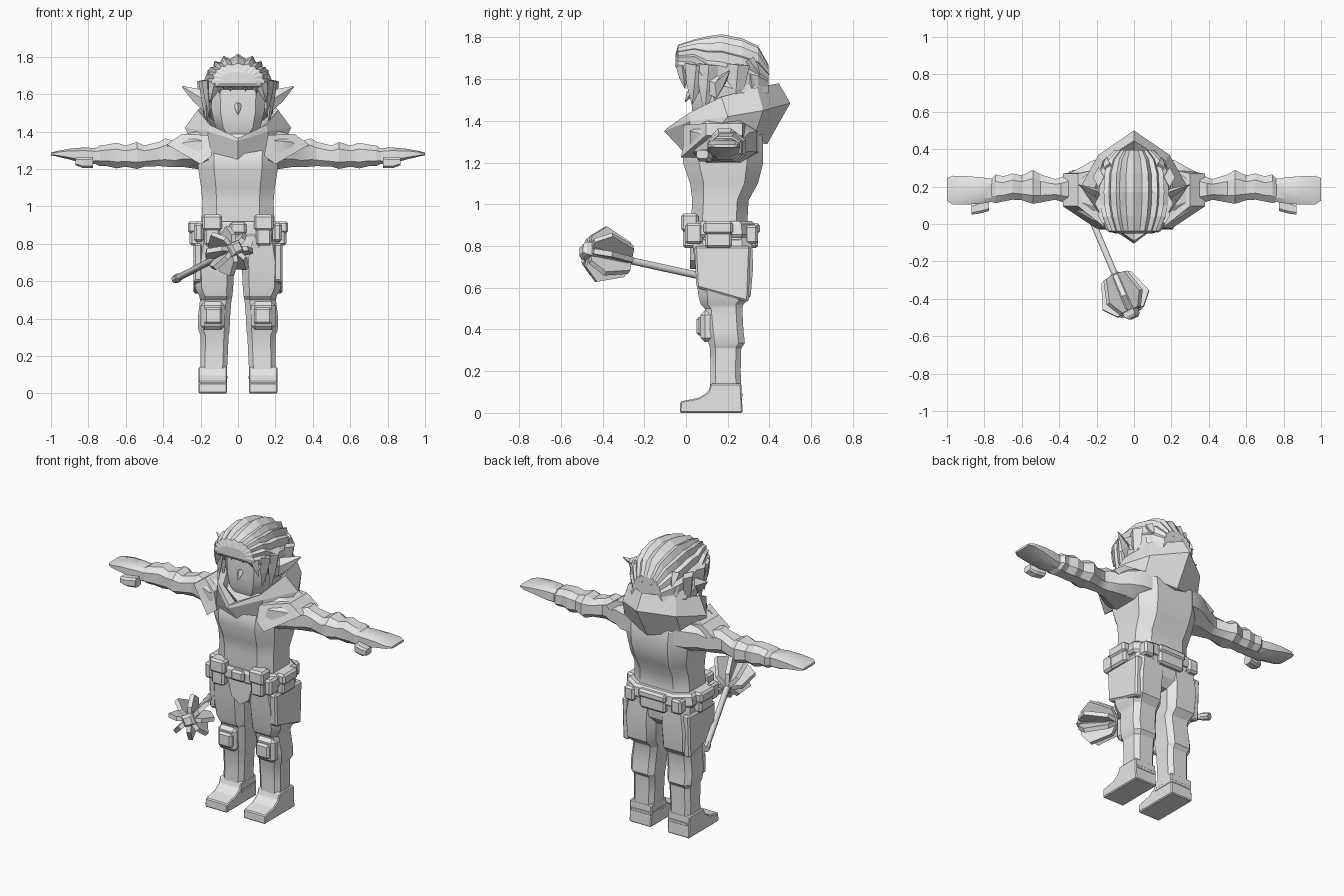
import bpy
import math
from mathutils import Vector

cube = bpy.data.objects.get("Cube")
if cube:
    bpy.data.objects.remove(cube)

grey = bpy.data.materials.new("plain grey")
grey.use_nodes = True
COLOUR = (0.8, 0.8, 0.8, 1)
grey.diffuse_color = COLOUR
grey.node_tree.nodes["Principled BSDF"].inputs["Base Color"].default_value = COLOUR


def loft(name, rings, mirror=False, smooth=None, bevel=0):
    """Closed skin through rings that all have the same number of points."""
    n = len(rings[0])
    verts = [tuple(p) for ring in rings for p in ring]
    faces = [(i * n + j, i * n + (j + 1) % n, (i + 1) * n + (j + 1) % n, (i + 1) * n + j)
             for i in range(len(rings) - 1) for j in range(n)]
    last = (len(rings) - 1) * n
    faces += [tuple(reversed(range(n))), tuple(range(last, last + n))]
    mesh = bpy.data.meshes.new(name)
    mesh.from_pydata(verts, [], faces)
    # Point the normals outward
    volume = 0
    for p in mesh.polygons:
        a = mesh.vertices[p.vertices[0]].co
        for k in range(1, len(p.vertices) - 1):
            b, c = (mesh.vertices[p.vertices[m]].co for m in (k, k + 1))
            volume += a.dot(b.cross(c))
    if volume < 0:
        mesh.flip_normals()
    mesh.materials.append(grey)
    ob = bpy.data.objects.new(name, mesh)
    bpy.context.collection.objects.link(ob)
    if smooth:
        bpy.ops.object.select_all(action='DESELECT')
        ob.select_set(True)
        bpy.context.view_layer.objects.active = ob
        bpy.ops.object.shade_smooth_by_angle(angle=math.radians(smooth))
    if bevel:
        mod = ob.modifiers.new("bevel", 'BEVEL')
        mod.width, mod.segments = bevel, 1
    if mirror:
        ob.modifiers.new("mirror", 'MIRROR').use_mirror_merge = False
    return ob


def octagon(a0, a1, b0, b1, cut=0.25):
    """Rectangle with cut corners."""
    da, db = (a1 - a0) * cut, (b1 - b0) * cut
    return [(a0 + da, b0), (a1 - da, b0), (a1, b0 + db), (a1, b1 - db),
            (a1 - da, b1), (a0 + da, b1), (a0, b1 - db), (a0, b0 + db)]


def stack_z(sections, cut=0.25):
    return [[(x, y, z) for x, y in octagon(*s, cut)] for z, *s in sections]


def stack_x(sections, cut=0.25):
    return [[(x, y, z) for y, z in octagon(*s, cut)] for x, *s in sections]


def box(name, x0, x1, y0, y1, z0, z1, mirror=False, bevel=0.012):
    return loft(name, [[(x0, y0, z), (x1, y0, z), (x1, y1, z), (x0, y1, z)] for z in (z0, z1)],
                mirror, bevel=bevel)


def spike(name, base, tip, width, depth, mirror=False):
    """Four-sided tapering lock or ear."""
    base, tip = Vector(base), Vector(tip)
    d = (tip - base).normalized()
    u = d.cross(Vector((0, 1, 0))).normalized()
    v = d.cross(u)
    ring = [u * width, v * depth, -u * width, -v * depth]
    return loft(name, [[base + p for p in ring], [base.lerp(tip, .5) + p * .7 for p in ring],
                       [tip + p * .06 for p in ring]], mirror)


# Torso
loft("torso", stack_z([(.82, -.2, .2, .04, .31), (.93, -.195, .195, .025, .295),
                       (1.02, -.19, .19, .03, .3), (1.1, -.197, .197, .02, .345),
                       (1.2, -.213, .213, -.015, .37), (1.26, -.215, .215, -.01, .37),
                       (1.33, -.22, .22, .01, .365), (1.42, -.14, .14, .07, .33)], .2), smooth=30)
loft("hips", stack_z([(.68, -.06, .06, .09, .27), (.73, -.15, .15, .045, .31),
                      (.83, -.215, .215, .025, .32), (.9, -.205, .205, .02, .31)], .2))

# Legs and boots
loft("leg", stack_z([(.1, .06, .2, .115, .266), (.2, .055, .2, .118, .262),
                     (.31, .05, .2, .115, .265), (.335, .045, .212, .108, .282),
                     (.4, .043, .215, .1, .275), (.5, .035, .203, .09, .27),
                     (.52, .03, .207, .07, .275), (.56, .026, .228, .06, .31),
                     (.7, .02, .236, .043, .322), (.84, .015, .212, .03, .315)], .17),
     mirror=True, smooth=25)
sole = [(-.03, 0), (.272, 0), (.268, .07), (.265, .14), (.12, .14), (.105, .1), (.06, .072), (-.027, .055)]
loft("boot", [[(x, y, z) for y, z in sole] for x in (.058, .212)], True, bevel=.006)
box("boot_cuff", .056, .205, .112, .27, .07, .1, True, .008)

# Knee pads with a raised centre
box("knee_pad", .07, .2, .07, .14, .34, .49, True, .02)
box("knee_plate", .085, .18, .05, .1, .37, .46, True, .012)

# Trouser side panels
loft("thigh_panel", [[(x, .05, .6), (x, .3, .53), (x, .31, .8), (x, .04, .8)] for x in (.19, .238)], True, bevel=.01)

# Belt and pouches
loft("belt", stack_z([(.84, -.225, .225, .012, .328), (.855, -.235, .235, .005, .335),
                      (.905, -.228, .228, .005, .33), (.92, -.215, .215, .015, .315)], .2))
box("side_pouch", .2, .258, .09, .22, .79, .89, True)
box("side_pouch_flap", .2, .268, .085, .225, .855, .92, True)
box("front_pouch", .095, .18, -.015, .06, .79, .92, True)
box("front_pouch_flap", .085, .19, -.024, .06, .87, .955, True)
box("hip_pouch", .185, .235, -.005, .08, .81, .91, True)
box("back_pouch", -.09, .09, .29, .345, .79, .9)
box("back_pouch_flap", -.097, .097, .29, .355, .86, .91)
box("rear_side_pouch", .13, .2, .28, .345, .81, .9, True)
box("buckle", -.045, .045, -.015, .03, .85, .915)
loft("front_cloth", [[(-.09, y, .85), (.09, y, .85), (.06, y, .73), (0, y, .69), (-.06, y, .73)]
                     for y in (.02, .06)])

# Arms with gathered sleeves, ending in flat hands
loft("arm", stack_x([(.14, .01, .35, 1.2, 1.4), (.22, .02, .34, 1.2, 1.4), (.29, .06, .3, 1.21, 1.385),
                     (.34, .1, .275, 1.21, 1.35), (.39, .12, .25, 1.212, 1.363),
                     (.42, .13, .24, 1.215, 1.345), (.5, .115, .265, 1.212, 1.325),
                     (.54, .108, .288, 1.2, 1.343), (.6, .127, .26, 1.212, 1.325),
                     (.65, .13, .27, 1.203, 1.34), (.7, .12, .255, 1.215, 1.33),
                     (.74, .112, .265, 1.215, 1.325), (.77, .12, .235, 1.23, 1.305)], .25), True, 25)
loft("hand", stack_x([(.75, .12, .24, 1.225, 1.31), (.82, .108, .25, 1.228, 1.315),
                      (.9, .104, .256, 1.25, 1.308), (.97, .105, .258, 1.267, 1.295),
                      (1.0, .125, .245, 1.273, 1.287)], .2), True, 30)
loft("thumb", stack_x([(.775, .07, .13, 1.205, 1.265), (.83, .055, .12, 1.205, 1.26),
                       (.87, .05, .105, 1.22, 1.26)], .2), True)
loft("shoulder_flap", [[(.14, y0, 1.27), (.2, y0 - .01, 1.225), (.38, y1, 1.33),
                        (.3, y1, 1.388), (.16, y0, 1.38)]
                       for y0, y1 in ((-.015, .095), (.3, .27))], True)

# Hood collar: low point in front, high point behind
def hood_ring(half):
    return half + [(-x, y, z) for x, y, z in reversed(half[1:-1])]


loft("hood", [hood_ring(h) for h in (
    [(0, -.01, 1.25), (.16, .0, 1.29), (.25, .15, 1.36), (.2, .33, 1.33), (0, .39, 1.29)],
    [(0, -.105, 1.35), (.16, .02, 1.4), (.285, .2, 1.42), (.19, .37, 1.45), (0, .5, 1.485)],
    [(0, -.09, 1.365), (.15, .01, 1.435), (.215, .17, 1.515), (.165, .34, 1.56), (0, .445, 1.58)],
    [(0, -.03, 1.365), (.125, .03, 1.42), (.18, .17, 1.485), (.135, .31, 1.52), (0, .39, 1.53)],
    [(0, .02, 1.33), (.11, .05, 1.36), (.15, .17, 1.4), (.12, .28, 1.42), (0, .34, 1.42)])])
loft("neck", stack_z([(1.33, -.08, .08, .11, .28), (1.45, -.08, .08, .11, .28)]))

# Head and face
loft("head", stack_z([(1.38, -.08, .08, .05, .25), (1.42, -.12, .12, .033, .3),
                      (1.5, -.14, .14, .025, .33), (1.6, -.145, .145, .025, .34),
                      (1.7, -.13, .13, .03, .33)], .17), smooth=40)
spike("nose", (0, .03, 1.545), (0, -.005, 1.49), .02, .02)
spike("ear", (.14, .14, 1.545), (.298, .21, 1.64), .055, .03, True)

# Hair: ridged cap with strands running front to back
cap = []
for y, hw, zb, zt in [(-.05, .1, 1.66, 1.72), (-.038, .145, 1.64, 1.765), (.04, .18, 1.62, 1.79),
                      (.1, .195, 1.53, 1.805), (.17, .2, 1.5, 1.815), (.27, .195, 1.46, 1.795),
                      (.345, .165, 1.46, 1.76), (.395, .11, 1.5, 1.67)]:
    ring = []
    for i in range(23):
        a = math.pi * i / 22
        r = 1 if i % 2 else .92
        c, s = math.cos(a), math.sin(a)
        ring.append((r * hw * math.copysign(abs(c) ** .75, c), y, zb + r * (zt - zb) * s ** .75))
    cap.append(ring)
loft("hair_cap", cap)

# Loose locks: fringe, face sides and nape
for i, (x, z, tip) in enumerate([(.035, 1.68, 1.615), (.085, 1.675, 1.605), (.125, 1.66, 1.555)]):
    spike(f"fringe_lock_{i}", (x, -.02, z), (x * 1.2, -.005, tip), .032, .028, True)
for i, (x, y, z) in enumerate([(.15, .03, 1.48), (.165, .09, 1.44), (.175, .23, 1.43)]):
    spike(f"side_lock_{i}", (x + .015, y + .02, 1.67), (x, y, z), .03, .055, True)
for i, x in enumerate((.03, .085, .135)):
    spike(f"nape_lock_{i}", (x, .35 - x * .3, 1.62), (x * 1.1, .37 - x * .3, 1.45), .035, .04, True)
    spike(f"crown_lock_{i}", (x, .3, 1.73 - x * .3), (x * 1.1, .41 - x * .4, 1.62), .03, .03, True)

# Flanged mace, laid out along its own axis
butt, centre = Vector((-.335, .28, .61)), Vector((-.055, -.38, .755))
axis = (centre - butt).normalized()
side = axis.cross(Vector((0, 0, 1))).normalized()
up = side.cross(axis)


def mace_ring(t, r, n=8):
    return [centre + axis * t + (side * math.cos(k * math.tau / n + .39) +
                                 up * math.sin(k * math.tau / n + .39)) * r for k in range(n)]


length = (centre - butt).length
loft("mace_handle", [mace_ring(t, r) for t, r in ((-length, .018), (-.1, .018))], smooth=50)
loft("mace_grip", [mace_ring(t, .023) for t in (-length, -length + .05)])
loft("mace_core", [mace_ring(t, r) for t, r in ((-.13, .022), (-.1, .04), (.08, .045), (.1, .03))])
loft("mace_tip", [mace_ring(t, r, 4) for t, r in ((.08, .05), (.12, .045), (.135, .03))])
for k in range(8):
    a = k * math.tau / 8
    out = side * math.cos(a) + up * math.sin(a)
    wide = axis.cross(out) * .013
    outline = [(-.125, .015), (-.105, .085), (.03, .135), (.1, .075), (.09, .015)]
    loft(f"mace_flange_{k + 1}", [[centre + axis * t + out * r + wide * w for t, r in outline]
                                  for w in (-1, 1)])
